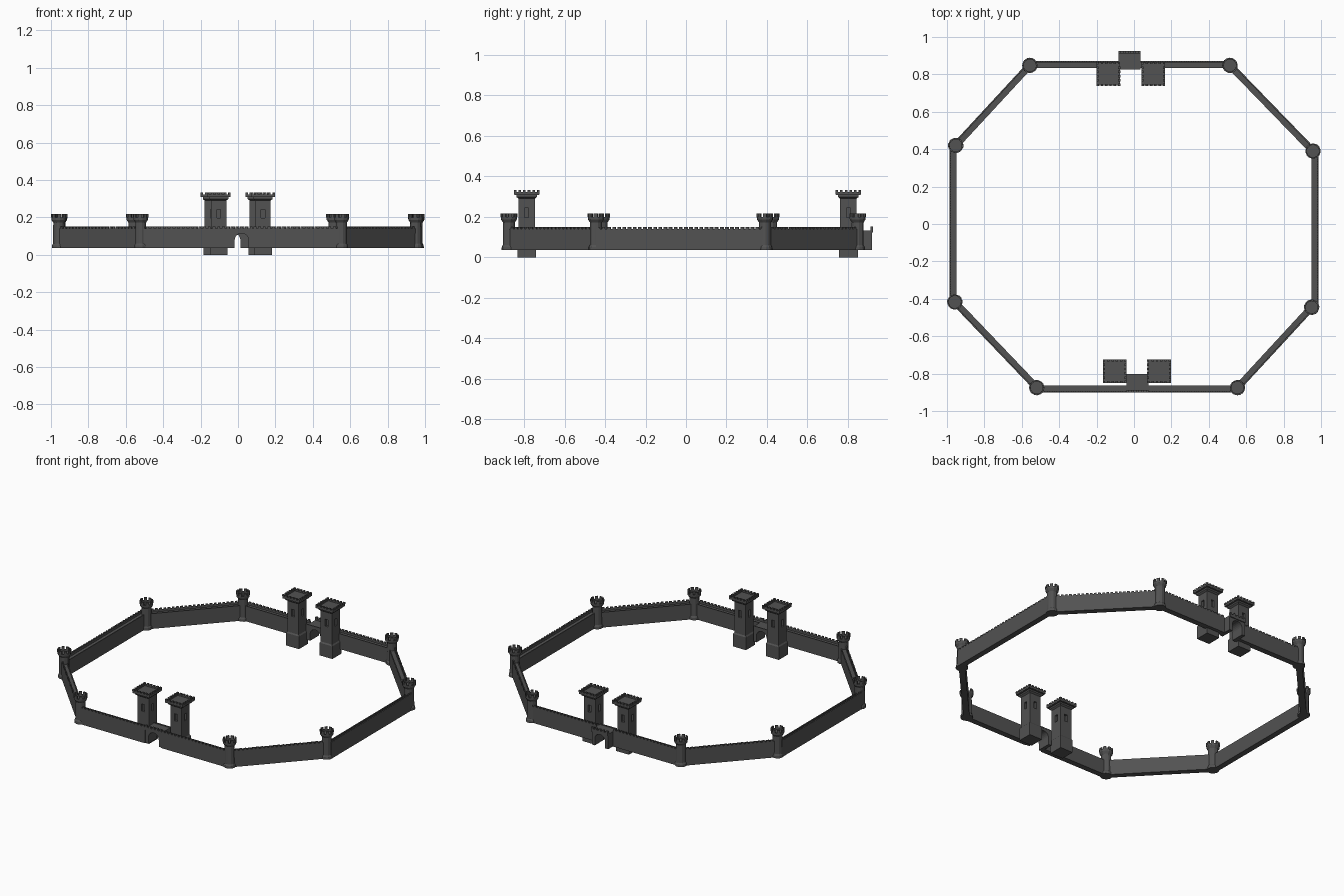
import bpy, bmesh, math
from mathutils import Matrix, Vector

if "Cube" in bpy.data.objects:
    bpy.data.objects.remove(bpy.data.objects["Cube"])

stone = bpy.data.materials.new("dark_stone")
stone.diffuse_color = (0.085, 0.085, 0.085, 1)
stone.use_nodes = True
stone.node_tree.nodes["Principled BSDF"].inputs["Base Color"].default_value = stone.diffuse_color


def box(bm, x0, x1, y0, y1, z0, z1, mat=Matrix()):
    m = Matrix.Translation(((x0 + x1) / 2, (y0 + y1) / 2, (z0 + z1) / 2))
    s = Matrix.Diagonal((x1 - x0, y1 - y0, z1 - z0, 1))
    bmesh.ops.create_cube(bm, size=1, matrix=mat @ m @ s)


def loft(bm, n, profile, start):
    """Stack n-sided rings given as (radius, height), capped at both ends."""
    rings = []
    for r, z in profile:
        rings.append([bm.verts.new((r * math.cos(start + math.tau * i / n),
                                    r * math.sin(start + math.tau * i / n), z)) for i in range(n)])
    for a, b in zip(rings, rings[1:]):
        for i in range(n):
            j = (i + 1) % n
            bm.faces.new((a[i], a[j], b[j], b[i]))
    bm.faces.new(rings[0][::-1])
    bm.faces.new(rings[-1])


def mesh(name, bm):
    bmesh.ops.recalc_face_normals(bm, faces=bm.faces[:])
    me = bpy.data.meshes.new(name)
    bm.to_mesh(me)
    bm.free()
    me.materials.append(stone)
    return me


def place(name, me, loc=(0, 0, 0), rot=0):
    ob = bpy.data.objects.new(name, me)
    ob.location = loc
    ob.rotation_euler.z = rot
    bpy.context.collection.objects.link(ob)
    return ob


GROUND, TOP = 0.035, 0.150

# Curtain wall: body, raised outer parapet, low inner kerb, merlons
def wall(a, b):
    d = Vector(b) - Vector(a)
    n = d.length
    bm = bmesh.new()
    box(bm, 0, n, -0.0185, 0.0185, GROUND, 0.129)
    box(bm, 0, n, -0.0185, -0.0105, 0.129, 0.141)
    box(bm, 0, n, 0.0125, 0.0185, 0.129, 0.134)
    count = round(n / 0.025)
    step = n / count
    for i in range(count):
        box(bm, (i + 0.2) * step, (i + 0.8) * step, -0.0185, -0.0105, 0.141, TOP)
    place("wall", mesh("wall", bm), (a[0], a[1], 0), math.atan2(d.y, d.x))


corners = [(-0.52, -0.875), (0.553, -0.875), (0.95, -0.445), (0.957, 0.39),
           (0.513, 0.848), (-0.557, 0.848), (-0.953, 0.42), (-0.958, -0.417)]
wall((-0.52, -0.882), (-0.04, -0.882))
wall((0.078, -0.882), (0.553, -0.882))
wall(corners[1], corners[2])
wall((0.967, -0.445), (0.967, 0.39))
wall(corners[3], corners[4])
wall((0.513, 0.852), (0.035, 0.852))
wall((-0.083, 0.852), (-0.557, 0.852))
wall(corners[5], corners[6])
wall((-0.967, 0.42), (-0.967, -0.417))
wall(corners[7], corners[0])

# Round corner tower: flared base, shaft, flared crown with sunken floor
bm = bmesh.new()
loft(bm, 12, [(0.037, GROUND), (0.036, 0.05), (0.031, 0.06), (0.030, 0.172), (0.040, 0.187),
              (0.041, 0.2), (0.033, 0.2), (0.033, 0.19)], math.pi / 12)
for i in range(8):
    box(bm, 0.032, 0.0405, -0.009, 0.009, 0.199, 0.217,
        Matrix.Rotation(math.tau * (i + 0.5) / 8, 4, 'Z'))
round_tower = mesh("corner_tower", bm)
for x, y in corners:
    place("corner_tower", round_tower, (x, y, 0), math.atan2(y, x))

# Square gate tower shaft with a window recess on every side
S = math.sqrt(2)
bm = bmesh.new()
loft(bm, 4, [(0.0465 * S, 0), (0.0465 * S, 0.082), (0.041 * S, 0.09), (0.041 * S, 0.29),
             (0.051 * S, 0.298), (0.051 * S, 0.312)], math.pi / 4)
shaft = place("gate_tower", mesh("gate_tower", bm))
bm = bmesh.new()
for i in range(4):
    box(bm, -0.010, 0.010, -0.06, -0.027, 0.197, 0.243, Matrix.Rotation(i * math.pi / 2, 4, 'Z'))
cutter = place("window_cutter", mesh("window_cutter", bm))
cutter.hide_render = True
mod = shaft.modifiers.new("windows", 'BOOLEAN')
mod.object = cutter
mod.solver = 'EXACT'
shaft_mesh = bpy.data.meshes.new_from_object(
    shaft.evaluated_get(bpy.context.evaluated_depsgraph_get()))
bpy.data.objects.remove(cutter)
bpy.data.objects.remove(shaft)

# Battlement crown: overhanging plate, parapet, merlons, raised centre
bm = bmesh.new()
box(bm, -0.061, 0.061, -0.061, 0.061, 0.308, 0.315)
box(bm, -0.036, 0.036, -0.036, 0.036, 0.315, 0.318)
for i in range(4):
    rot = Matrix.Rotation(i * math.pi / 2, 4, 'Z')
    box(bm, -0.0625, 0.0545, -0.0625, -0.0525, 0.310, 0.323, rot)
    for k in range(5):
        x = -0.057 + k * 0.0228
        box(bm, x - 0.0062, x + 0.0062, -0.0635, -0.0525, 0.322, 0.332, rot)
crown_mesh = mesh("gate_tower_crown", bm)

for x, y in [(-0.103, -0.787), (0.134, -0.787), (-0.137, 0.802), (0.103, 0.802)]:
    place("gate_tower", shaft_mesh, (x, y, 0))
    place("gate_tower_crown", crown_mesh, (x, y, 0))

# Gatehouse: arched block with overhanging parapet on the outer side (-y)
bm = bmesh.new()
W, R, spring = 0.059, 0.037, 0.078
outline = [(-W, GROUND), (-W, 0.132), (W, 0.132), (W, GROUND), (R, GROUND)]
outline += [(R * math.cos(math.pi * i / 12), spring + R * math.sin(math.pi * i / 12))
            for i in range(13)]
outline.append((-R, GROUND))
face = bm.faces.new([bm.verts.new((x, -0.045, z)) for x, z in outline])
ext = bmesh.ops.extrude_face_region(bm, geom=[face])
bmesh.ops.translate(bm, vec=(0, 0.09, 0),
                    verts=[v for v in ext["geom"] if isinstance(v, bmesh.types.BMVert)])
box(bm, -W, W, -0.051, -0.038, 0.122, 0.141)
box(bm, -W, W, 0.040, 0.046, 0.130, 0.137)
for i in range(5):
    x = -W + 0.007 + i * (W - 0.007) / 2
    box(bm, x - 0.007, x + 0.007, -0.051, -0.038, 0.140, 0.152)
gate = mesh("gatehouse", bm)
place("front_gatehouse", gate, (0.019, -0.849, 0))
place("back_gatehouse", gate, (-0.024, 0.873, 0), math.pi)
